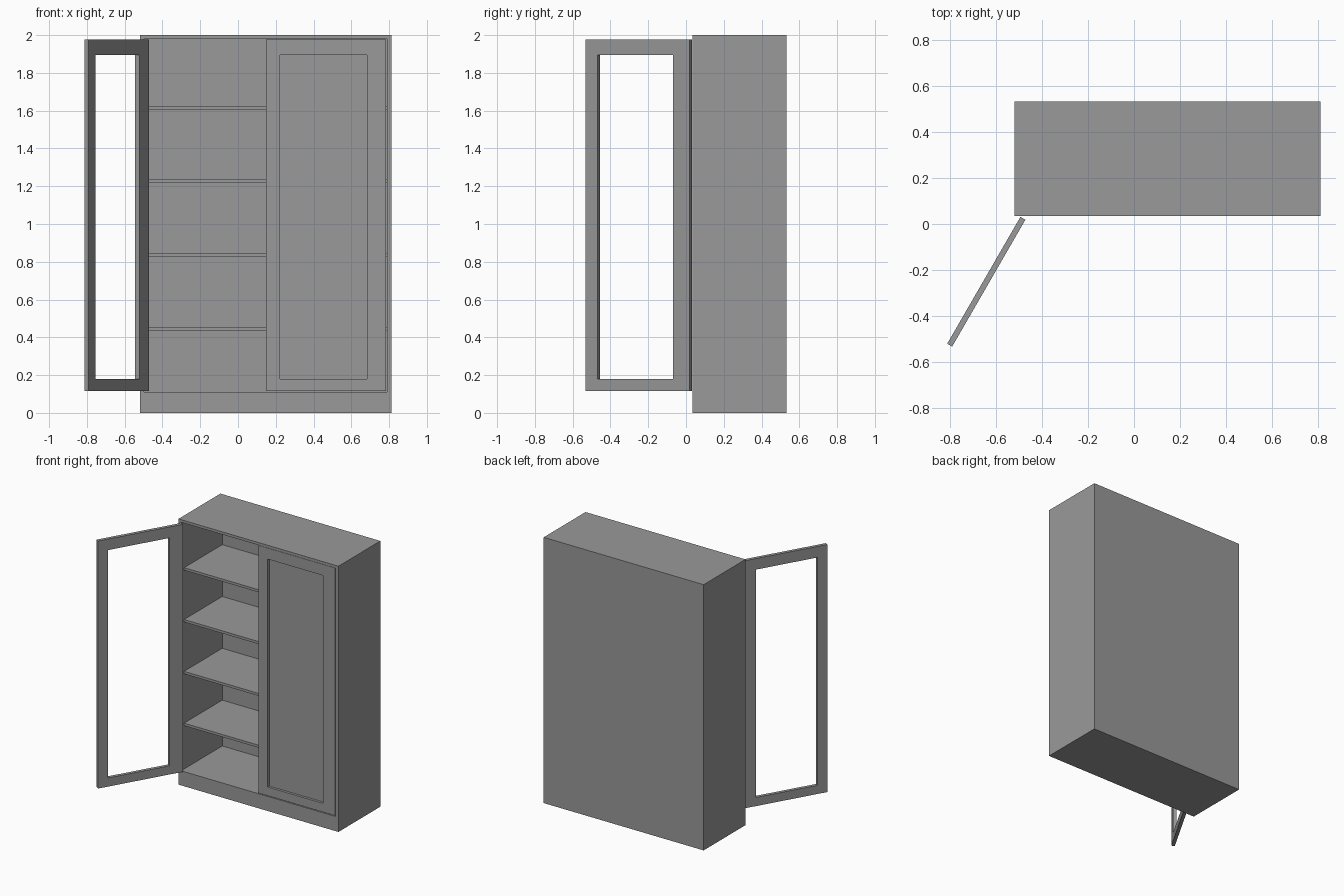
import bpy
import bmesh
from math import radians

cube = bpy.data.objects.get("Cube")
if cube:
    bpy.data.objects.remove(cube, do_unlink=True)

grey = bpy.data.materials.new("plain grey")
grey.use_nodes = True
colour = (0.32, 0.32, 0.32, 1)
grey.diffuse_color = colour
grey.node_tree.nodes["Principled BSDF"].inputs["Base Color"].default_value = colour


def finish(name, bm):
    bmesh.ops.recalc_face_normals(bm, faces=bm.faces[:])
    mesh = bpy.data.meshes.new(name)
    bm.to_mesh(mesh)
    bm.free()
    mesh.materials.append(grey)
    obj = bpy.data.objects.new(name, mesh)
    bpy.context.collection.objects.link(obj)
    return obj


def box(name, x0, x1, y0, y1, z0, z1):
    bm = bmesh.new()
    bmesh.ops.create_cube(bm, size=1)
    for v in bm.verts:
        v.co.x = x1 if v.co.x > 0 else x0
        v.co.y = y1 if v.co.y > 0 else y0
        v.co.z = z1 if v.co.z > 0 else z0
    return finish(name, bm)


def hollow_box(name, outer, inner, front, back, floor=None):
    """Box opened from the front; without a floor depth the opening goes through."""
    bm = bmesh.new()

    def loop(rect, y):
        x0, x1, z0, z1 = rect
        return [bm.verts.new((x, y, z)) for x, z in
                ((x0, z0), (x1, z0), (x1, z1), (x0, z1))]

    def bridge(a, b):
        for i in range(4):
            j = (i + 1) % 4
            bm.faces.new((a[i], a[j], b[j], b[i]))

    outer_front, outer_back = loop(outer, front), loop(outer, back)
    inner_front = loop(inner, front)
    inner_back = loop(inner, back if floor is None else floor)
    bridge(outer_front, outer_back)
    bridge(outer_front, inner_front)
    bridge(inner_front, inner_back)
    if floor is None:
        bridge(outer_back, inner_back)
    else:
        bm.faces.new(outer_back)
        bm.faces.new(inner_back)
    return finish(name, bm)


# Carcass with plinth, thin walls and a thin back
FRONT, BACK, INNER_BACK = 0.035, 0.533, 0.524
LEFT, RIGHT = -0.498, 0.788
hollow_box("cabinet_carcass", (-0.52, 0.812, 0, 2), (LEFT, RIGHT, 0.11, 1.98),
           FRONT, BACK, INNER_BACK)

# Shelves, set back behind the doors
for i in range(4):
    top = 0.455 + i * 0.39
    box(f"shelf_{i + 1}", LEFT, RIGHT, 0.07, INNER_BACK, top - 0.019, top)

# Doors: wide stile on the hinge side, narrow stile on the closing side
WIDTH, THICK = 0.637, 0.025
BOTTOM, TOP = 0.115, 1.978
HOLE_Z = (0.18, 1.895)

start = 0.147
hollow_box("closed_door", (start, start + WIDTH, BOTTOM, TOP),
           (start + 0.075, start + WIDTH - 0.1, *HOLE_Z),
           FRONT + 0.001, FRONT + THICK, FRONT + 0.02)

door = hollow_box("open_door_frame", (0, WIDTH, BOTTOM, TOP),
                  (0.1, WIDTH - 0.075, *HOLE_Z), 0, THICK)
door.location = (-0.494, 0.031, 0)
door.rotation_euler.z = radians(-120)
